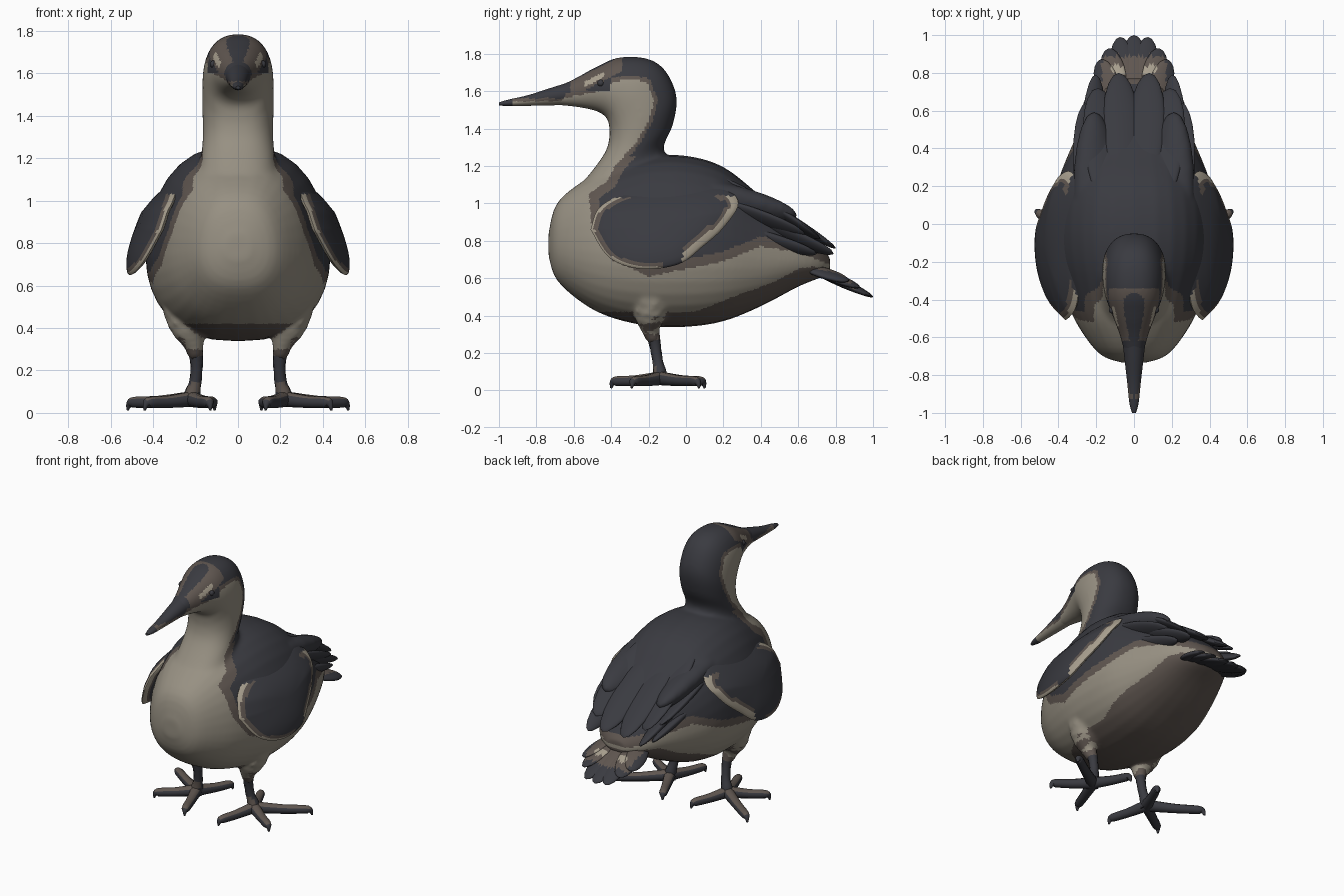
import bpy, bmesh, math
from mathutils import Vector, Matrix
from mathutils.bvhtree import BVHTree

cube = bpy.data.objects.get("Cube")
if cube:
    bpy.data.objects.remove(cube, do_unlink=True)


def material(name, rgb):
    m = bpy.data.materials.new(name)
    m.use_nodes = True
    m.diffuse_color = (*rgb, 1)
    m.node_tree.nodes["Principled BSDF"].inputs["Base Color"].default_value = (*rgb, 1)
    return m


MATS = [material("slate", (.042, .043, .052)), material("taupe", (.115, .093, .08)),
        material("cream", (.31, .28, .225)), material("pale_cream", (.39, .345, .27))]
SLATE, TAUPE, CREAM, PALE = range(4)


def finish(bm, name, rule=lambda c, n: SLATE, angle=50):
    """Turn a bmesh into a smooth object, colouring faces by rule(centre, normal)."""
    bmesh.ops.recalc_face_normals(bm, faces=bm.faces)
    for f in bm.faces:
        f.material_index = rule(f.calc_center_median(), f.normal)
    me = bpy.data.meshes.new(name)
    bm.to_mesh(me)
    bm.free()
    for m in MATS:
        me.materials.append(m)
    ob = bpy.data.objects.new(name, me)
    bpy.context.collection.objects.link(ob)
    bpy.ops.object.select_all(action='DESELECT')
    ob.select_set(True)
    bpy.context.view_layer.objects.active = ob
    bpy.ops.object.shade_smooth_by_angle(angle=math.radians(angle))
    return ob


def skin(bm, rings):
    """Bridge equal rings of points and cap both ends."""
    vs = [[bm.verts.new(p) for p in r] for r in rings]
    n = len(vs[0])
    for a, b in zip(vs, vs[1:]):
        for i in range(n):
            j = (i + 1) % n
            bm.faces.new((a[i], a[j], b[j], b[i]))
    bm.faces.new(vs[0])
    bm.faces.new(vs[-1][::-1])


def dense(rows, k=4):
    """Catmull-Rom refinement of a list of tuples."""
    r = [Vector(t) for t in rows]
    out = []
    for i in range(len(r) - 1):
        a, b, c, d = r[max(i - 1, 0)], r[i], r[i + 1], r[min(i + 2, len(r) - 1)]
        for j in range(k):
            t = j / k
            out.append(b + (c - a) * (t / 2) + (a * 2 - b * 5 + c * 4 - d) * (t * t / 2)
                       + (b * 3 - a - c * 3 + d) * (t ** 3 / 2))
    return out + [r[-1]]


def loft(bm, rows, f=.5, e=1.0, n=32):
    """Rows are (top y, top z, bottom y, bottom z, half width)."""
    rings = []
    for ty, tz, by, bz, w in dense(rows):
        ring = []
        for i in range(n):
            a = math.tau * i / n
            c, s = math.cos(a), math.sin(a)
            t = f + (s * (1 - f) if s > 0 else s * f)
            ring.append((w * math.copysign(abs(c) ** e, c), by + (ty - by) * t, bz + (tz - bz) * t))
        rings.append(ring)
    skin(bm, rings)


def tube(bm, pts, side=1, n=10):
    """Tapered tube through (x, y, z, radius) points, mirrored by side."""
    pts = dense(pts, 3)
    rings = []
    for i, p in enumerate(pts):
        d = (pts[min(i + 1, len(pts) - 1)] - pts[max(i - 1, 0)]).xyz
        q = d.to_track_quat('Z', 'Y')
        ring = [p.xyz + q @ Vector((math.cos(math.tau * k / n), math.sin(math.tau * k / n), 0)) * p.w
                for k in range(n)]
        rings.append([(v.x * side, v.y, v.z) for v in ring])
    skin(bm, rings)


def feather(bm, a, b, w, t, tilt=0):
    """Flat rounded feather from a to b."""
    a, b = Vector(a), Vector(b)
    y = (b - a).normalized()
    x = Matrix.Rotation(tilt, 3, y) @ y.cross(Vector((0, 0, 1))).normalized()
    z = x.cross(y)
    m = Matrix((x * w, y * (b - a).length / 2, z * t)).transposed().to_4x4()
    m.translation = (a + b) / 2
    bmesh.ops.create_uvsphere(bm, u_segments=20, v_segments=16, radius=1, matrix=m)


# Plumage pattern, outlined in the side plane
LIGHT = [Vector(p) for p in (
    (-.72, 1.545), (-.6, 1.575), (-.5, 1.595), (-.42, 1.605), (-.39, 1.65), (-.3, 1.665), (-.21, 1.65),
    (-.17, 1.55), (-.2, 1.44), (-.27, 1.32), (-.38, 1.2), (-.42, 1.12), (-.52, 1.05), (-.5, .85),
    (-.4, .7), (-.2, .61), (0, .65), (.2, .69), (.4, .77), (.6, .74), (.8, .66), (.62, .66),
    (.45, .57), (.3, .52), (.1, .44), (-.05, .39), (-.15, .3), (-.9, .3), (-.9, 1.4), (-.75, 1.5))]


def pattern(c, n):
    brow = c.z - 1.668 - .5 * (c.y + .5)
    if -.62 < c.y < -.34 and abs(brow) < .042:
        return PALE if abs(brow + .01) < .014 and -.54 < c.y < -.44 else TAUPE
    if -.72 < c.y < -.405 and c.z > 1.6 and brow < 0:
        return SLATE
    if c.z < .42 and n.z < -.6:
        return TAUPE
    p = Vector((c.y, c.z))
    inside, dist = False, 9
    for a, b in zip(LIGHT, LIGHT[1:] + LIGHT[:1]):
        if (a.y > p.y) != (b.y > p.y) and p.x < a.x + (p.y - a.y) * (b.x - a.x) / (b.y - a.y):
            inside = not inside
        t = max(0, min(1, (p - a).dot(b - a) / (b - a).length_squared))
        dist = min(dist, (a + (b - a) * t - p).length)
    if inside:
        return CREAM
    if c.z < .36 + .45 * (c.y + .1) and c.y > -.2:
        return TAUPE
    return TAUPE if dist < (.05 if c.z < 1.25 else .02) else SLATE


# Body, neck, head and thighs fused into one skin
bm = bmesh.new()
loft(bm, [(-.735, .84, -.735, .72, .06), (-.69, 1.0, -.69, .59, .18), (-.55, 1.12, -.55, .465, .29),
          (-.4, 1.19, -.4, .39, .36), (-.2, 1.25, -.2, .345, .42), (0, 1.255, 0, .34, .435),
          (.2, 1.195, .2, .37, .41), (.4, 1.04, .4, .45, .335), (.6, .88, .6, .555, .24),
          (.71, .78, .71, .6, .16), (.77, .71, .77, .63, .07)], f=.43, e=.78)
loft(bm, [(-.73, 1.605, -.73, 1.53, .04), (-.6, 1.665, -.58, 1.515, .075), (-.48, 1.73, -.47, 1.49, .118),
          (-.36, 1.78, -.42, 1.45, .15), (-.21, 1.775, -.41, 1.4, .165), (-.11, 1.71, -.41, 1.35, .168),
          (-.05, 1.57, -.425, 1.29, .168), (-.07, 1.42, -.46, 1.23, .166), (-.12, 1.3, -.53, 1.14, .172),
          (-.08, 1.22, -.61, 1.05, .19), (0, 1.1, -.69, .9, .2)], e=.85)
for s in (1, -1):
    tube(bm, [(.25, -.16, .55, .12), (.235, -.19, .42, .1), (.21, -.19, .33, .055), (.2, -.17, .26, .034)], s)
    feather(bm, (s * .19, -.3, 1.12), (s * .21, .6, .93), .13, .085, s * -.5)
bmesh.ops.recalc_face_normals(bm, faces=bm.faces)
rough = finish(bm, "body_rough")
mod = rough.modifiers.new("fuse", 'REMESH')
mod.mode, mod.voxel_size = 'VOXEL', .012
mod = rough.modifiers.new("relax", 'SMOOTH')
mod.iterations = 10
bpy.context.view_layer.update()
fused = bpy.data.meshes.new_from_object(rough.evaluated_get(bpy.context.evaluated_depsgraph_get()))
bpy.data.objects.remove(rough, do_unlink=True)
bm = bmesh.new()
bm.from_mesh(fused)
bpy.data.meshes.remove(fused)
bm.normal_update()
tree = BVHTree.FromBMesh(bm)
finish(bm, "body", pattern, 80)

# Bill, dark above and light along the lower edge
bm = bmesh.new()
loft(bm, [(-1, 1.54, -1, 1.525, .01), (-.95, 1.555, -.95, 1.52, .024), (-.84, 1.58, -.84, 1.522, .036),
          (-.7, 1.625, -.7, 1.525, .052), (-.55, 1.67, -.55, 1.53, .07)], n=32)
finish(bm, "bill", lambda c, n: SLATE if c.y < -.93 or c.z > 1.562 else CREAM if c.z < 1.546 else TAUPE)

# Wing: domed, tilted plate following a rounded outline
OUTLINE = dense([(-.51, .86), (-.47, .97), (-.36, 1.04), (-.2, 1.075), (.03, 1.1), (.2, 1.085), (.28, 1.0),
                 (.2, .87), (.09, .77), (-.04, .675), (-.24, .65), (-.41, .71), (-.51, .86)], 7)[:-1]
MID = Vector((-.12, .88))


def wing(side, name):
    rings = []
    for r, bulge in ((.05, .055), (.3, .053), (.55, .046), (.7, .038), (.8, .03), (.86, .025), (.9, .02),
                     (.94, .015), (.97, .01), (1, 0), (.97, -.012), (.92, -.02), (.85, -.026), (.5, -.04),
                     (.05, -.05)):
        ring = []
        for p in OUTLINE:
            q = MID + (p - MID) * r
            x = .43 - .4 * (q.y - .88) - .35 * max(q.y - .95, 0) - .26 * (q.x - .03) ** 2
            ring.append((side * (x + bulge), q.x, q.y))
        rings.append(ring)
    bm = bmesh.new()
    skin(bm, rings)

    def rule(c, n):
        d = min((Vector((c.y, c.z)) - p).length for p in OUTLINE)
        if n.x * side < -.2:
            return PALE if d < .025 else TAUPE if d < .05 else SLATE
        if c.y > -.02 and c.z < 1.04:
            return PALE if d < .04 else TAUPE if d < .062 else SLATE
        if c.y < -.12 and c.z < 1.03:
            return PALE if d < .016 else TAUPE if d < .035 else SLATE
        return SLATE
    finish(bm, name, rule)


for s, label in ((1, "left"), (-1, "right")):
    wing(s, "wing_" + label)

    # Folded flight feathers along the back
    bm = bmesh.new()
    for x0, y0, z0, x1, y1, z1, w in ((.25, .05, 1.03, .25, .64, .83, .085), (.13, .1, 1.17, .19, .72, .81, .11),
                                      (.23, .2, .97, .2, .79, .73, .07), (.05, .2, 1.13, .08, .8, .76, .1),
                                      (.27, .1, .9, .23, .7, .73, .06)):
        feather(bm, (s * x0, y0, z0), (s * x1, y1, z1), w, .03, s * -.45 * x0 / .2)
    finish(bm, "back_feathers_" + label)

    # Shank and toes with hooked claws
    bm = bmesh.new()
    tube(bm, [(.205, -.18, .32, .04), (.195, -.165, .24, .031), (.2, -.15, .15, .029), (.215, -.14, .09, .038),
              (.22, -.14, .04, .04)], s)
    finish(bm, "leg_" + label, lambda c, n: TAUPE if c.z > .27 or (c.z < .14 and n.y < -.5) else SLATE)
    bm = bmesh.new()
    hub = Vector((.22, -.14))
    for end in ((.52, .07), (.11, .1), (.44, -.29), (.13, -.4)):
        e = Vector(end)
        m, k = hub.lerp(e, .5), hub.lerp(e, .88)
        tube(bm, [(*hub, .065, .038), (*m, .052, .03), (*k, .05, .027), (*hub.lerp(e, .97), .042, .017),
                  (*e, .012, .005)], s)
    finish(bm, "foot_" + label, lambda c, n: TAUPE if n.z > .55 and c.z > .06 else SLATE)

    # Eye set on the head surface
    spot = tree.find_nearest(Vector((s * .16, -.47, 1.65)))[0]
    bm = bmesh.new()
    bmesh.ops.create_uvsphere(bm, u_segments=14, v_segments=10, radius=.019,
                              matrix=Matrix.Translation(spot - Vector((s * .008, 0, 0))))
    finish(bm, "eye_" + label)

# Tail fan of broad overlapping feathers
bm = bmesh.new()
for i, x, y, z, w in ((0, 0, 1, .5, .075), (1, .075, .99, .505, .07), (2, .135, .93, .55, .07), (3, .18, .87, .585, .065)):
    for s in ((1, -1) if i else (1,)):
        feather(bm, (s * x * .6, .62, .68 - .005 * i), (s * x, y, z), w, .024, s * i * .08)


def tail_rule(c, n):
    if n.z > 0 and c.y < .89 and abs(c.x) < .17:
        return PALE if .79 < c.y < .84 and .05 < abs(c.x) < .12 else TAUPE
    return SLATE


finish(bm, "tail", tail_rule)
